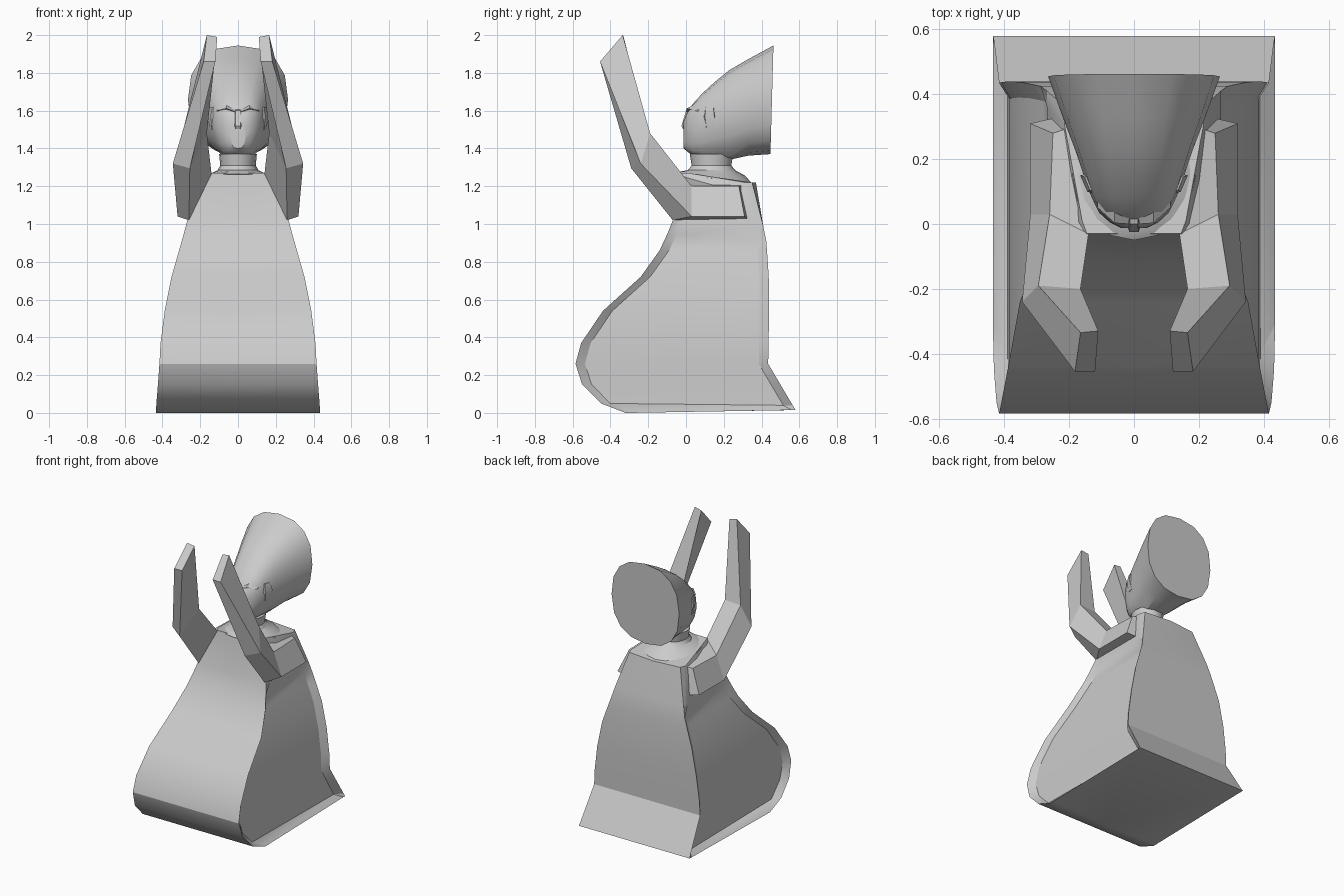
import bpy, bmesh, math
from mathutils import Vector


def loft(name, rings, smooth=True, mirror=False):
    """Skin closed rings of equal length and cap both ends."""
    bm = bmesh.new()
    vs = [[bm.verts.new(p) for p in ring] for ring in rings]
    n = len(rings[0])
    for a, b in zip(vs, vs[1:]):
        for i in range(n):
            j = (i + 1) % n
            bm.faces.new((a[i], a[j], b[j], b[i]))
    bm.faces.new(vs[0])
    bm.faces.new(vs[-1])
    if mirror:
        geom = bm.verts[:] + bm.edges[:] + bm.faces[:]
        copy = bmesh.ops.duplicate(bm, geom=geom)["geom"]
        for v in copy:
            if isinstance(v, bmesh.types.BMVert):
                v.co.x *= -1
    bmesh.ops.recalc_face_normals(bm, faces=bm.faces)
    me = bpy.data.meshes.new(name)
    bm.to_mesh(me)
    bm.free()
    ob = bpy.data.objects.new(name, me)
    bpy.context.collection.objects.link(ob)
    if smooth:
        bpy.ops.object.select_all(action='DESELECT')
        bpy.context.view_layer.objects.active = ob
        ob.select_set(True)
        bpy.ops.object.shade_smooth_by_angle(angle=math.radians(28))
    return ob


# Robe: front y/z, back y/z, half width, side recess depth, rim width
rows = [
    (-.32, 0, .58, .015, .435, 0, .02),
    (-.45, .05, .565, .04, .432, .042, .05),
    (-.55, .15, .50, .15, .424, .038, .05),
    (-.585, .26, .435, .26, .416, .032, .05),
    (-.555, .37, .437, .37, .41, .03, .05),
    (-.44, .54, .44, .54, .388, .03, .05),
    (-.24, .72, .438, .72, .352, .03, .05),
    (-.14, .86, .43, .84, .312, .03, .05),
    (-.10, .945, .425, .91, .288, .028, .05),
    (-.07, 1.02, .41, .985, .268, 0, .05),
    (-.03, 1.27, .35, 1.22, .145, -.015, .04),
]
rings = []
for yf, zf, yb, zb, w, d, r in rows:
    wb = w if zf < 1.1 else .20
    half = [(0, yf, zf), (w, yf, zf), (w - d, yf + r, zf),
            (wb - d, yb - r, zb), (wb, yb, zb), (0, yb + (.02 if zf > 1.1 else 0), zb)]
    rings.append(half + [(-x, y, z) for x, y, z in half[-2:0:-1]])
loft("robe", rings)

# Raised arms: square sections, order inner low, inner high, outer high, outer low
arm = [
    [(.10, .36, 1.00), (.10, .33, 1.22), (.25, .28, 1.20), (.32, .31, 1.04)],
    [(.26, -.07, 1.02), (.14, -.03, 1.265), (.26, .03, 1.20), (.32, .03, 1.04)],
    [(.255, -.29, 1.295), (.165, -.20, 1.48), (.295, -.19, 1.48), (.345, -.24, 1.32)],
    [(.12, -.455, 1.86), (.11, -.33, 1.99), (.165, -.335, 2.0), (.182, -.455, 1.86)],
]
loft("arms", arm, smooth=False, mirror=True)


# Neck, flaring into the shoulders
def oval(rx, ry, cy, z, tilt=0, n=16):
    return [(rx * math.cos(2 * math.pi * i / n), cy + ry * math.sin(2 * math.pi * i / n),
             z - tilt * math.sin(2 * math.pi * i / n)) for i in range(n)]


loft("neck", [oval(.19, .20, .15, 1.24, .025), oval(.14, .17, .14, 1.268, .01),
              oval(.108, .125, .135, 1.285), oval(.094, .105, .135, 1.31),
              oval(.10, .115, .135, 1.37)])

# Head: sections from face to flat-cut back (y, half width, bottom, top, squareness, jaw narrowing)
sections = [
    (-.012, .04, 1.40, 1.545, 3, .1),
    (.005, .075, 1.385, 1.59, 3, .15),
    (.035, .108, 1.362, 1.635, 3, .2),
    (.085, .132, 1.345, 1.69, 2.8, .2),
    (.15, .155, 1.34, 1.75, 2.6, .2),
    (.23, .182, 1.34, 1.815, 2.5, .15),
    (.33, .22, 1.362, 1.873, 2.4, .08),
    (.455, .265, 1.37, 1.945, 2.4, 0),
]
rings = []
N = 16
for y, w, lo, hi, e, jaw in sections:
    ring = []
    for i in range(N):
        a = 2 * math.pi * i / N
        c, s = math.cos(a), math.sin(a)
        u = math.copysign(abs(c) ** (2 / e), c)
        v = math.copysign(abs(s) ** (2 / e), s)
        x = w * u * (1 + jaw * min(v, 0))
        ring.append((x, y + (.008 * v if y > .4 else 0), (lo + hi) / 2 + (hi - lo) / 2 * v))
    rings.append(ring)
loft("head", rings)

# Nose wedge
loft("nose", [
    [(-.012, .03, 1.61), (.012, .03, 1.61), (.012, .0, 1.60), (-.012, .0, 1.60)],
    [(-.032, .02, 1.525), (.032, .02, 1.525), (.014, -.024, 1.52), (-.014, -.024, 1.52)],
    [(-.022, .02, 1.50), (.022, .02, 1.50), (.010, -.016, 1.502), (-.010, -.016, 1.502)]])

# Brows and ears
loft("brows", [
    [(.015, .0, 1.595), (.015, .03, 1.615), (.015, .03, 1.585)],
    [(.06, .003, 1.612), (.06, .05, 1.635), (.06, .05, 1.60)],
    [(.112, .05, 1.60), (.112, .08, 1.61), (.112, .08, 1.59)]], mirror=True)
loft("ears", [
    [(.12, .10, 1.50), (.12, .15, 1.50), (.145, .15, 1.50), (.138, .11, 1.50)],
    [(.12, .09, 1.57), (.12, .16, 1.57), (.166, .15, 1.57), (.144, .10, 1.57)],
    [(.11, .10, 1.62), (.11, .15, 1.62), (.152, .145, 1.62), (.136, .105, 1.62)]], mirror=True)
